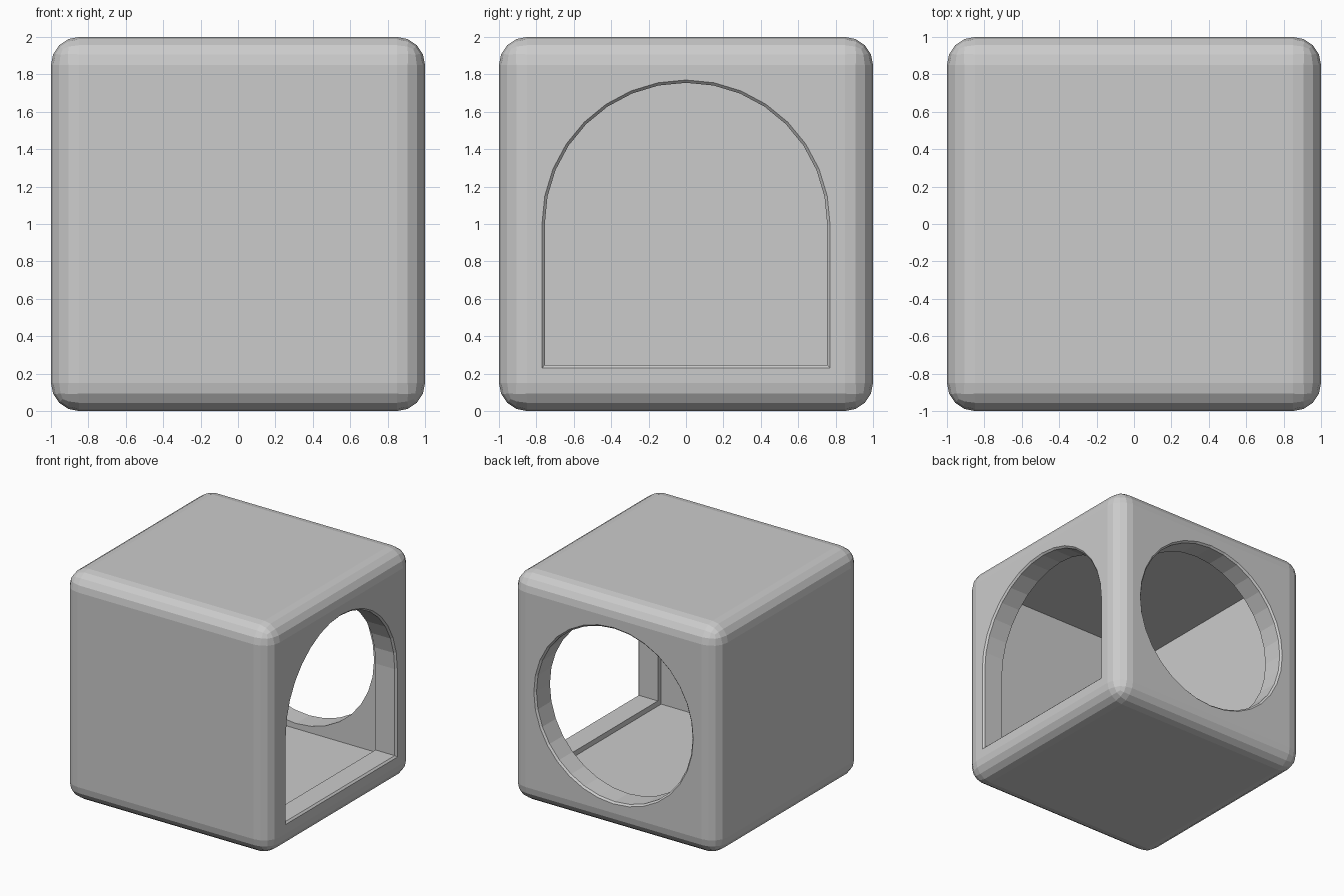
import bpy, bmesh, math
from mathutils import Matrix

if "Cube" in bpy.data.objects:
    bpy.data.objects.remove(bpy.data.objects["Cube"])

MID = Matrix.Translation((0, 0, 1))


def to_object(name, bm):
    bmesh.ops.recalc_face_normals(bm, faces=bm.faces)
    me = bpy.data.meshes.new(name)
    bm.to_mesh(me)
    bm.free()
    ob = bpy.data.objects.new(name, me)
    bpy.context.collection.objects.link(ob)
    return ob


def box(name, size, bevel=0.0):
    bm = bmesh.new()
    bmesh.ops.create_cube(bm, size=size, matrix=MID)
    if bevel:
        bmesh.ops.bevel(bm, geom=bm.edges[:], offset=bevel, segments=4,
                        profile=0.5, affect='EDGES')
    return to_object(name, bm)


def opening(name, profile, turn):
    """Loft a profile outward along +x, flaring at the wall face for a small chamfer."""
    r, c = 0.755, 0.015
    bm = bmesh.new()
    rings = []
    for depth, radius in ((0.7, r), (1 - c, r), (1 + c, r + 2 * c)):
        rings.append([bm.verts.new((depth, y * radius, z * radius)) for y, z in profile])
    n = len(profile)
    for a, b in zip(rings, rings[1:]):
        for i in range(n):
            j = (i + 1) % n
            bm.faces.new((a[i], a[j], b[j], b[i]))
    bm.faces.new(rings[0])
    bm.faces.new(rings[-1])
    bmesh.ops.transform(bm, matrix=MID @ Matrix.Rotation(turn, 4, 'Z'), verts=bm.verts)
    return to_object(name, bm)


def arc(steps):
    return [(math.cos(i * math.pi / 16), math.sin(i * math.pi / 16)) for i in range(steps)]


# rounded outer shell
shell = box("cube_shell", 2.0, 0.15)

# hollow inside, arched doorway on the right, round hole at the back
cutters = [
    box("inner_cavity", 1.6),
    opening("arch_doorway", arc(17) + [(-1, -1), (1, -1)], 0),
    opening("round_hole", arc(32), math.pi / 2),
]

bpy.context.view_layer.objects.active = shell
for cut in cutters:
    cut.hide_render = True
    mod = shell.modifiers.new(cut.name, 'BOOLEAN')
    mod.operation = 'DIFFERENCE'
    mod.solver = 'EXACT'
    mod.object = cut
    bpy.ops.object.modifier_apply(modifier=mod.name)
for cut in cutters:
    bpy.data.objects.remove(cut)
